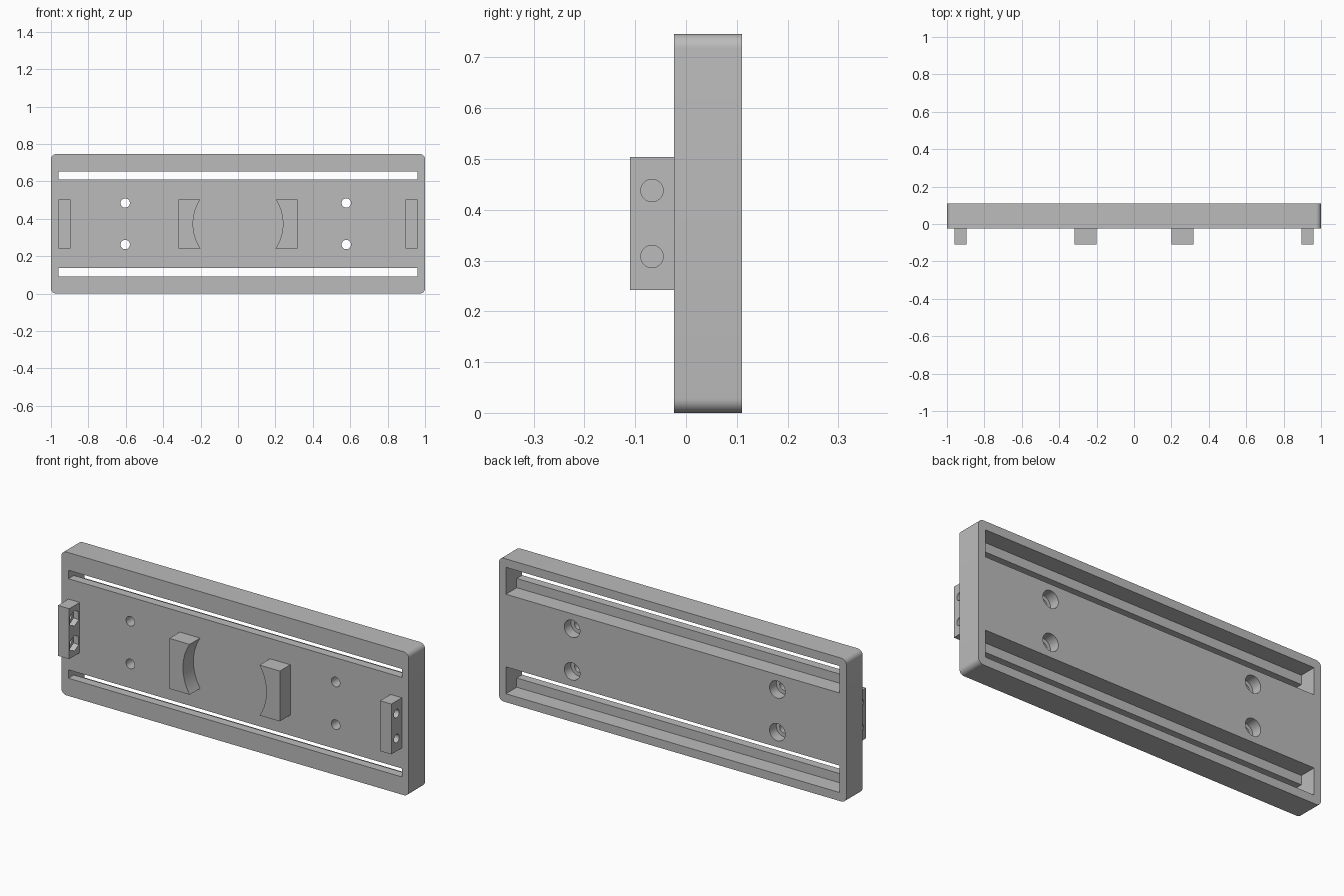
import bpy
import bmesh
import math

cube = bpy.data.objects.get("Cube")
if cube:
    bpy.data.objects.remove(cube, do_unlink=True)

GREY = (0.5, 0.5, 0.5, 1)
mat = bpy.data.materials.new("plain grey")
mat.use_nodes = True
mat.diffuse_color = GREY
mat.node_tree.nodes["Principled BSDF"].inputs["Base Color"].default_value = GREY

MID = 0.373               # height of the plate centre line
FRONT, BACK = -0.024, 0.11
BLOCK_FRONT = -0.11
BLOCK_H = 0.131           # half height of the raised blocks


def prism(name, points, start, end, axis="y"):
    """Extrude an outline, (x, z) along y or (y, z) along x."""
    bm = bmesh.new()
    place = (lambda p: (p[0], start, p[1])) if axis == "y" else (lambda p: (start, p[0], p[1]))
    face = bm.faces.new([bm.verts.new(place(p)) for p in points])
    geom = bmesh.ops.extrude_face_region(bm, geom=[face])["geom"]
    step = (0, end - start, 0) if axis == "y" else (end - start, 0, 0)
    bmesh.ops.translate(bm, vec=step, verts=[v for v in geom if isinstance(v, bmesh.types.BMVert)])
    bmesh.ops.recalc_face_normals(bm, faces=bm.faces)
    mesh = bpy.data.meshes.new(name)
    bm.to_mesh(mesh)
    bm.free()
    mesh.materials.append(mat)
    obj = bpy.data.objects.new(name, mesh)
    bpy.context.collection.objects.link(obj)
    return obj


def rect(x0, x1, z0, z1):
    return [(x0, z0), (x1, z0), (x1, z1), (x0, z1)]


def ring(cx, cz, r, n=32, turn=0.0):
    return [(cx + r * math.cos(turn + math.tau * i / n),
             cz + r * math.sin(turn + math.tau * i / n)) for i in range(n)]


def rounded_rect(hw, hh, cz, r, n=8):
    pts = []
    for k, (sx, sz) in enumerate([(1, 1), (-1, 1), (-1, -1), (1, -1)]):
        for i in range(n + 1):
            a = math.pi / 2 * (k + i / n)
            pts.append((sx * (hw - r) + r * math.cos(a), cz + sz * (hh - r) + r * math.sin(a)))
    return pts


def cut(obj, cutters):
    bpy.context.view_layer.objects.active = obj
    for c in cutters:
        c.hide_render = True
        mod = obj.modifiers.new("cut", "BOOLEAN")
        mod.operation = "DIFFERENCE"
        mod.solver = "EXACT"
        mod.object = c
        bpy.ops.object.modifier_apply(modifier=mod.name)
        bpy.data.objects.remove(c, do_unlink=True)


def smooth(obj):
    bpy.ops.object.select_all(action="DESELECT")
    obj.select_set(True)
    bpy.context.view_layer.objects.active = obj
    bpy.ops.object.shade_smooth_by_angle(angle=math.radians(30))


# Main plate with stepped long slots and counterbored screw holes
plate = prism("base_plate", rounded_rect(1, MID, MID, 0.028), FRONT, BACK)
cutters = []
for side in (-1, 1):
    z = MID + side * 0.259
    cutters.append(prism("slot", rect(-0.96, 0.96, z - 0.022, z + 0.022), -0.1, 0.2))
    cutters.append(prism("slot_pocket", rect(-0.96, 0.96, z - 0.07, z + 0.07), 0.021, 0.2))
    for x in (-0.603, 0.579):
        hz = MID + side * 0.111
        cutters.append(prism("screw_hole", ring(x, hz, 0.025), -0.1, 0.2))
        cutters.append(prism("counterbore", ring(x, hz, 0.045), 0.055, 0.2))
cut(plate, cutters)
smooth(plate)

for side, label in ((-1, "right"), (1, "left")):
    # Cradle blocks, hollowed by one shared circle
    arc_end = math.asin(BLOCK_H / 0.24)
    outline = [(side * 0.318, MID + BLOCK_H), (side * 0.318, MID - BLOCK_H)]
    for i in range(17):
        a = arc_end * (i / 8 - 1)
        outline.append((side * 0.24 * math.cos(a), MID + 0.24 * math.sin(a)))
    smooth(prism(label + "_cradle_block", outline, BLOCK_FRONT, FRONT))

    # End lugs with two cross holes; one lug has hexagonal nut recesses
    inner, outer = side * 0.895, side * 0.96
    lug = prism(label + "_end_lug", rect(BLOCK_FRONT, FRONT, MID - BLOCK_H, MID + BLOCK_H),
                inner, outer, "x")
    cutters = []
    for dz in (-0.065, 0.065):
        cutters.append(prism("bolt_hole", ring(-0.067, MID + dz, 0.022), side * 0.8, side * 1.1, "x"))
        if side < 0:
            cutters.append(prism("nut_recess", ring(-0.067, MID + dz, 0.041, 6, math.pi / 2),
                                 -0.8, -0.925, "x"))
    cut(lug, cutters)
    smooth(lug)
